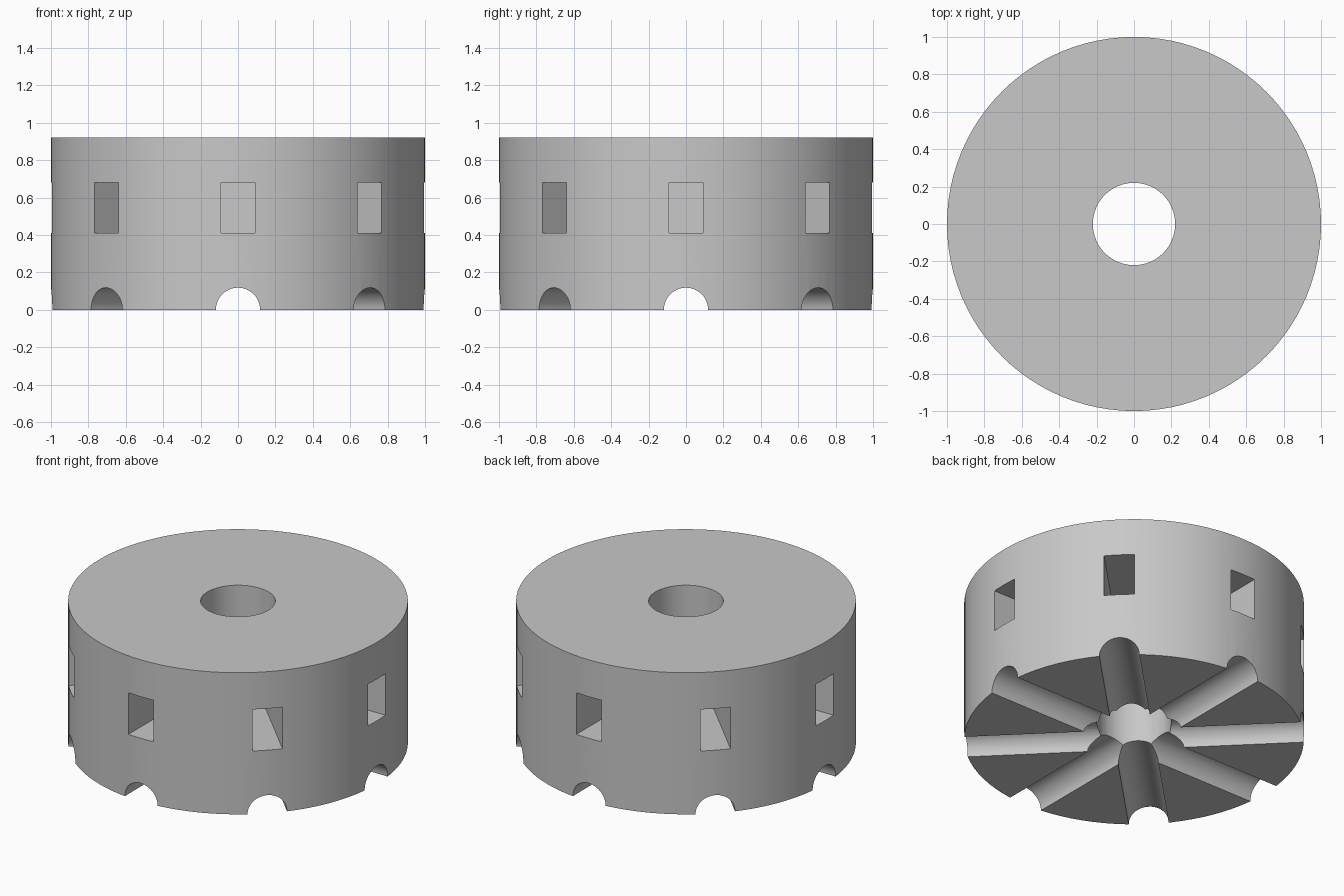
import bpy
import math

cube = bpy.data.objects.get("Cube")
if cube:
    bpy.data.objects.remove(cube, do_unlink=True)

HEIGHT = 0.92
BORE_RADIUS = 0.22
GROOVE_RADIUS = 0.118
POCKET_DEPTH = 0.65
POCKET_LOW, POCKET_HIGH = 0.41, 0.68
COUNT = 8

grey = bpy.data.materials.new("plain grey")
grey.use_nodes = True
grey.diffuse_color = (0.58, 0.58, 0.58, 1)
grey.node_tree.nodes["Principled BSDF"].inputs["Base Color"].default_value = grey.diffuse_color


def cylinder(name, radius, depth, location, rotation=(0, 0, 0), sides=96):
    bpy.ops.mesh.primitive_cylinder_add(vertices=sides, radius=radius, depth=depth,
                                        location=location, rotation=rotation)
    obj = bpy.context.object
    obj.name = name
    obj.data.materials.append(grey)
    return obj


def box(name, size, location, turn):
    bpy.ops.mesh.primitive_cube_add(size=1, location=location, rotation=(0, 0, turn))
    obj = bpy.context.object
    obj.name = name
    obj.scale = size
    obj.data.materials.append(grey)
    return obj


def cut(target, cutter):
    cutter.hide_render = True
    mod = target.modifiers.new(cutter.name, 'BOOLEAN')
    mod.operation = 'DIFFERENCE'
    mod.solver = 'EXACT'
    mod.object = cutter
    bpy.context.view_layer.objects.active = target
    bpy.ops.object.modifier_apply(modifier=mod.name)
    bpy.data.objects.remove(cutter, do_unlink=True)


# Solid drum with a central bore
drum = cylinder("drum", 1, HEIGHT, (0, 0, HEIGHT / 2))
cut(drum, cylinder("bore_cutter", BORE_RADIUS, 2 * HEIGHT, (0, 0, HEIGHT / 2), sides=64))

# Half-round grooves crossing the underside
for i in range(COUNT // 2):
    turn = i * math.tau / COUNT
    cut(drum, cylinder("groove_cutter", GROOVE_RADIUS, 2.4, (0, 0, 0),
                       (math.pi / 2, 0, turn), sides=48))

# Deep rectangular pockets around the side wall
reach = POCKET_DEPTH + 0.2
middle = 1 - POCKET_DEPTH + reach / 2
for i in range(COUNT):
    turn = i * math.tau / COUNT
    place = (middle * math.cos(turn), middle * math.sin(turn), (POCKET_LOW + POCKET_HIGH) / 2)
    cut(drum, box("pocket_cutter", (reach, 0.18, POCKET_HIGH - POCKET_LOW), place, turn))

# Smooth round walls, crisp rims
bpy.ops.object.select_all(action='DESELECT')
drum.select_set(True)
bpy.context.view_layer.objects.active = drum
bpy.ops.object.shade_smooth_by_angle(angle=math.radians(30))
